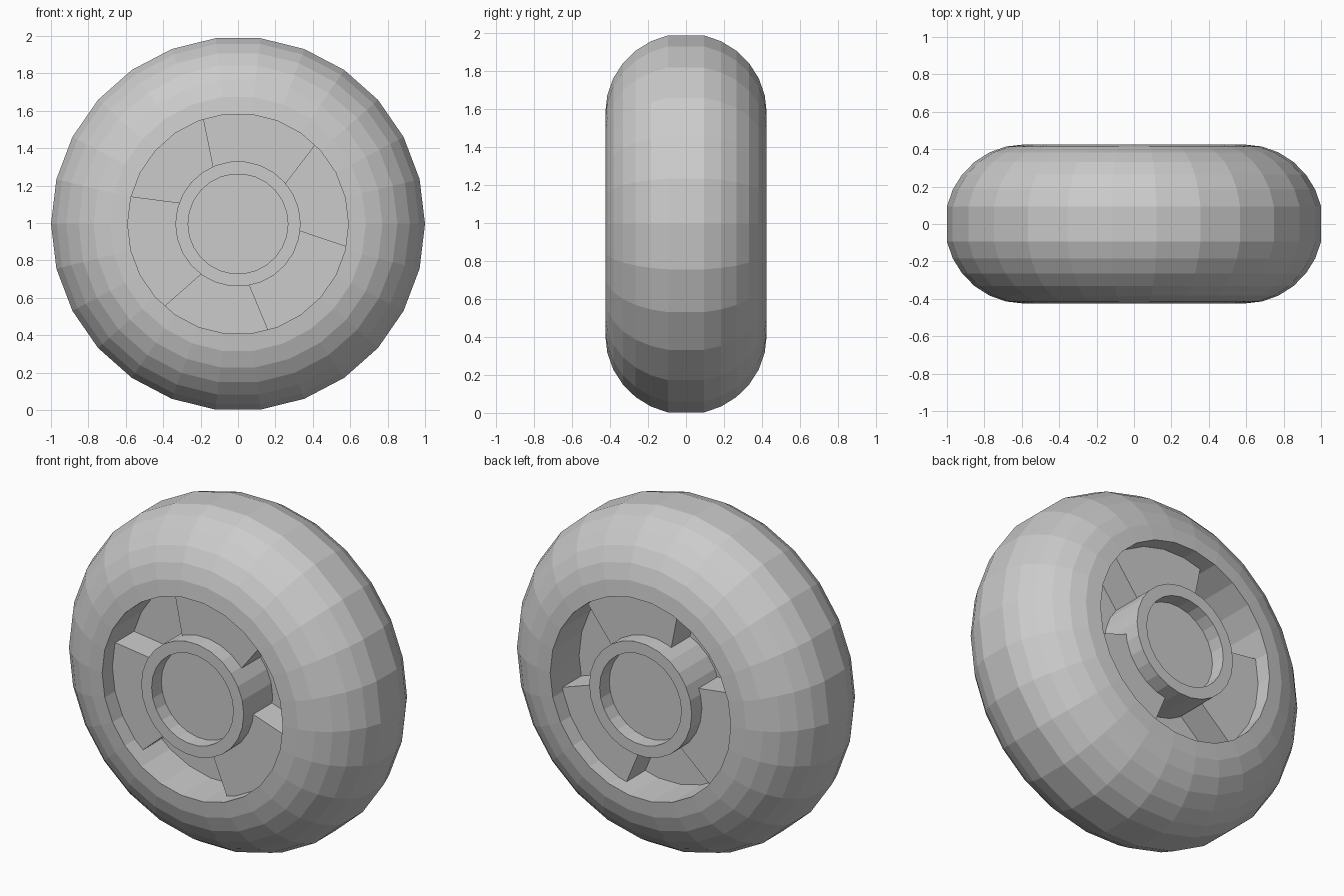
import bpy, bmesh
from math import sin, cos, pi, radians

if "Cube" in bpy.data.objects:
    bpy.data.objects.remove(bpy.data.objects["Cube"])

SIDES = 26
CENTRE_Z = 0.995


def finish(name, bm):
    bmesh.ops.recalc_face_normals(bm, faces=bm.faces)
    mesh = bpy.data.meshes.new(name)
    bm.to_mesh(mesh)
    bm.free()
    obj = bpy.data.objects.new(name, mesh)
    obj.location.z = CENTRE_Z
    bpy.context.collection.objects.link(obj)
    return obj


def lathe(name, profile, closed):
    """Turn a (radius, y) profile round the y axis; open profiles get end caps."""
    bm = bmesh.new()
    rings = []
    for r, y in profile:
        rings.append([bm.verts.new((r * cos(2 * pi * i / SIDES), y, r * sin(2 * pi * i / SIDES)))
                      for i in range(SIDES)])
    pairs = list(zip(rings, rings[1:]))
    if closed:
        pairs.append((rings[-1], rings[0]))
    else:
        bm.faces.new(rings[0])
        bm.faces.new(rings[-1])
    for a, b in pairs:
        for i in range(SIDES):
            j = (i + 1) % SIDES
            bm.faces.new((a[i], a[j], b[j], b[i]))
    return finish(name, bm)


# Tyre: rounded outside with a flat tread band, straight inner wall
half = [(0.59 + 0.4205 * cos(k * pi / 14), 0.425 * sin(k * pi / 14)) for k in range(1, 8)]
lathe("tyre", [(r, -y) for r, y in reversed(half)] + half, True)

# Hub: drum with a shallow round recess on both faces
lathe("hub", [(0.267, -0.335), (0.267, -0.425), (0.335, -0.425),
              (0.335, 0.425), (0.267, 0.425), (0.267, 0.335)], False)

# Web: thin disc closing the pockets between the spokes
lathe("wheel_web", [(0.31, -0.155), (0.61, -0.155), (0.61, 0.155), (0.31, 0.155)], True)

# Spokes: three wide wedges flaring outwards
OUTLINE = [(0.25, -0.192), (0.62, -0.36), (0.62, 0.36), (0.25, 0.192)]
for n in range(3):
    a = radians(77 + 120 * n)
    bm = bmesh.new()
    front = bm.faces.new([bm.verts.new((u * cos(a) - w * sin(a), -0.33, u * sin(a) + w * cos(a)))
                          for u, w in OUTLINE])
    new = bmesh.ops.extrude_face_region(bm, geom=[front], use_keep_orig=True)["geom"]
    bmesh.ops.translate(bm, vec=(0, 0.66, 0),
                        verts=[g for g in new if isinstance(g, bmesh.types.BMVert)])
    finish(f"spoke_{n + 1}", bm)
